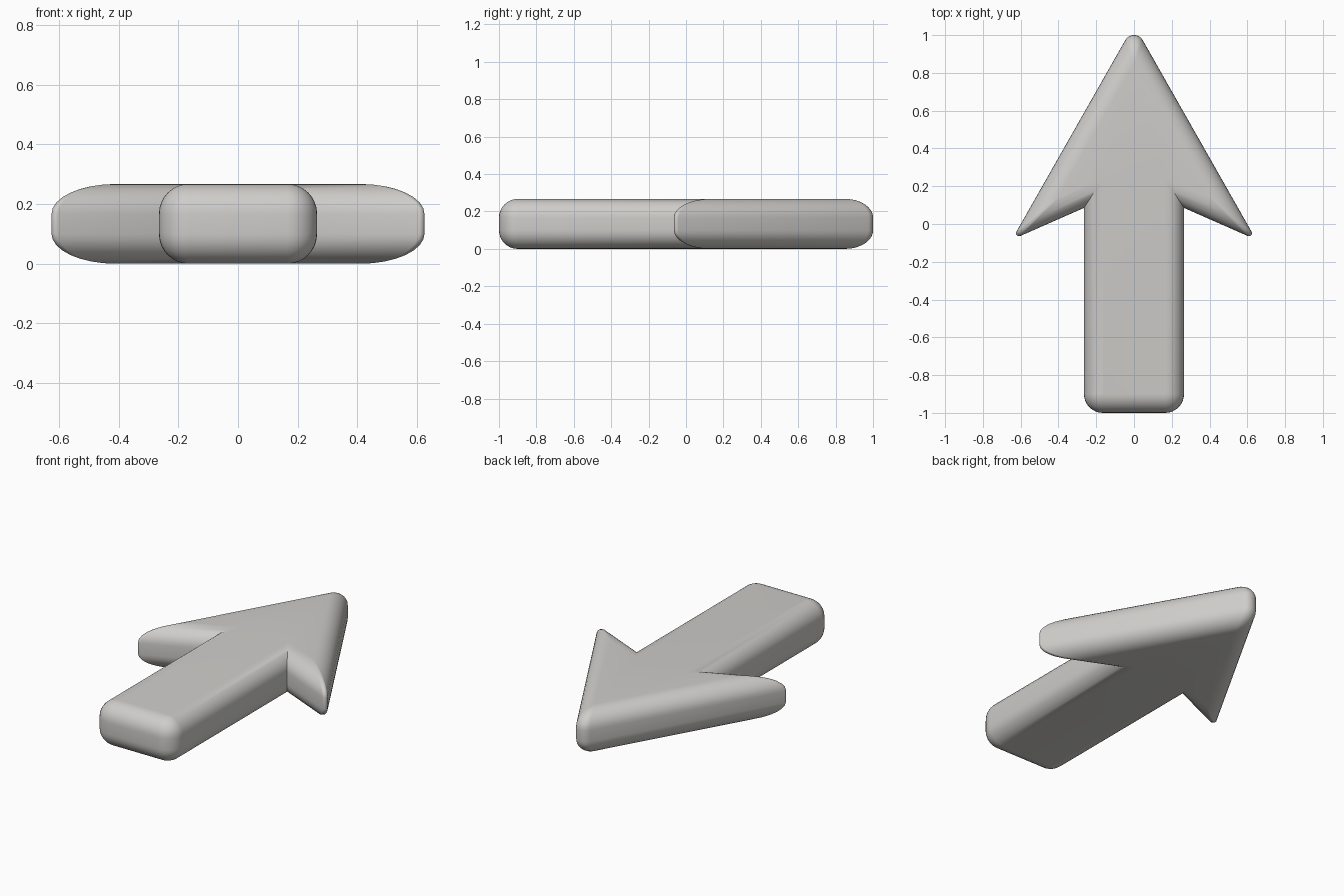
import bpy, bmesh, math
from mathutils import Vector

if "Cube" in bpy.data.objects:
    bpy.data.objects.remove(bpy.data.objects["Cube"])

HEIGHT, BEVEL, STEPS, ARC = 0.267, 0.1, 8, 8

# Right half of the sharp outline, tail to tip: x, y, fillet radius
half = [(0.265, -1.0, 0.1), (0.265, 0.085, 0.0), (0.6465, -0.083, 0.016)]
outline = half + [(0.0, 1.055, 0.053)] + [(-x, y, r) for x, y, r in reversed(half)]
pts = [Vector(p[:2]) for p in outline]
n = len(pts)


def ring(d):
    """Outline moved inwards by d, corners filleted less as it shrinks."""
    out = []
    for i in range(n):
        a = (pts[i] - pts[i - 1]).normalized()
        b = (pts[(i + 1) % n] - pts[i]).normalized()
        na, nb = Vector((-a.y, a.x)), Vector((-b.y, b.x))
        miter = (na + nb) / (1 + na.dot(nb))
        r = outline[i][2] * (1 - 0.97 * d / BEVEL)
        if r == 0:
            out.append(pts[i] + miter * d)
            continue
        centre = pts[i] + miter * (d + r)
        start = math.atan2(-na.y, -na.x)
        turn = math.atan2(a.cross(b), a.dot(b))
        for k in range(ARC + 1):
            t = start + turn * k / ARC
            out.append(centre + Vector((math.cos(t), math.sin(t))) * r)
    return out


# Quarter-round edge profile, bottom then top: inset, height
low = [(BEVEL * (1 - math.sin(t)), BEVEL * (1 - math.cos(t)))
       for t in (math.pi / 2 * k / STEPS for k in range(STEPS + 1))]
profile = low + [(d, HEIGHT - z) for d, z in reversed(low)]

# Arrow body lofted from the stacked outlines
bm = bmesh.new()
rings = [[bm.verts.new((p.x, p.y, z)) for p in ring(d)] for d, z in profile]
for lo, hi in zip(rings, rings[1:]):
    for i in range(len(lo)):
        j = (i + 1) % len(lo)
        bm.faces.new((lo[i], lo[j], hi[j], hi[i]))
bm.faces.new(rings[-1])
bm.faces.new(rings[0][::-1])
bmesh.ops.recalc_face_normals(bm, faces=bm.faces)

mesh = bpy.data.meshes.new("arrow")
bm.to_mesh(mesh)
bm.free()
arrow = bpy.data.objects.new("arrow", mesh)
bpy.context.collection.objects.link(arrow)

mat = bpy.data.materials.new("light grey")
mat.diffuse_color = (0.62, 0.61, 0.59, 1)
mat.use_nodes = True
mat.node_tree.nodes["Principled BSDF"].inputs["Base Color"].default_value = mat.diffuse_color
mesh.materials.append(mat)

bpy.context.view_layer.objects.active = arrow
arrow.select_set(True)
bpy.ops.object.shade_smooth_by_angle(angle=math.radians(35))
